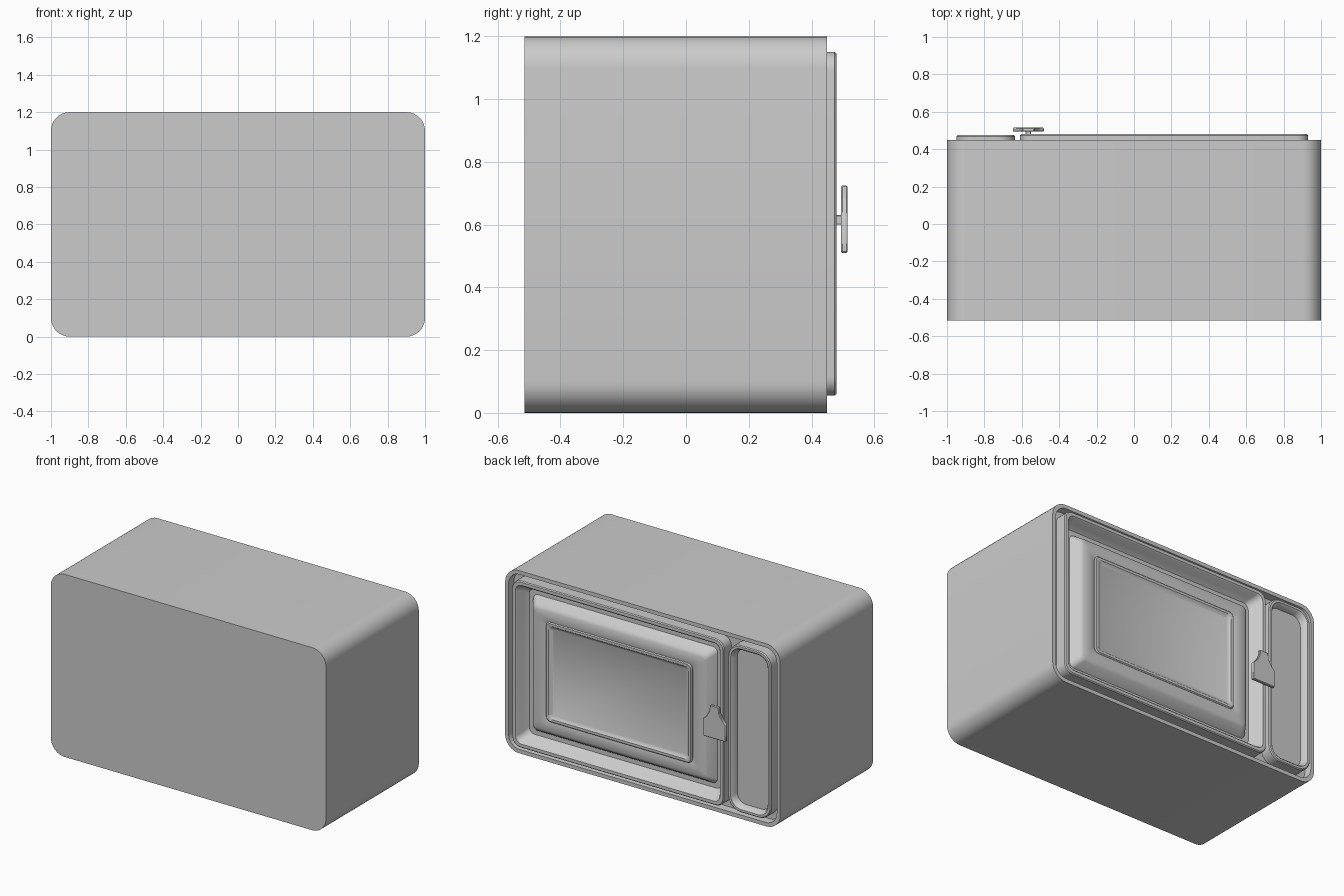
import bpy, bmesh, math

if "Cube" in bpy.data.objects:
    bpy.data.objects.remove(bpy.data.objects["Cube"])


def finish(name, bm, angle=35):
    bmesh.ops.recalc_face_normals(bm, faces=bm.faces[:])
    me = bpy.data.meshes.new(name)
    bm.to_mesh(me)
    bm.free()
    ob = bpy.data.objects.new(name, me)
    bpy.context.collection.objects.link(ob)
    bpy.ops.object.select_all(action='DESELECT')
    bpy.context.view_layer.objects.active = ob
    ob.select_set(True)
    bpy.ops.object.shade_smooth_by_angle(angle=math.radians(angle))
    return ob


def rounded_loft(name, box, steps, segs=8):
    """Loft rounded rectangles; each step is (inset, corner radius, y)."""
    x0, x1, z0, z1 = box
    bm = bmesh.new()
    rings = []
    for inset, r, y in steps:
        ring = []
        corners = ((x1 - inset - r, z1 - inset - r), (x0 + inset + r, z1 - inset - r),
                   (x0 + inset + r, z0 + inset + r), (x1 - inset - r, z0 + inset + r))
        for q, (cx, cz) in enumerate(corners):
            for i in range(segs + 1):
                a = math.pi / 2 * (q + i / segs)
                ring.append(bm.verts.new((cx + r * math.cos(a), y, cz + r * math.sin(a))))
        rings.append(ring)
    n = len(rings[0])
    for a, b in zip(rings, rings[1:]):
        for i in range(n):
            j = (i + 1) % n
            bm.faces.new((a[i], a[j], b[j], b[i]))
    bm.faces.new(rings[0])
    bm.faces.new(rings[-1])
    return finish(name, bm)


def extruded_profile(name, pts, y0, y1, bevel):
    bm = bmesh.new()
    face = bm.faces.new([bm.verts.new((x, y0, z)) for x, z in pts])
    ext = bmesh.ops.extrude_face_region(bm, geom=[face])
    for v in ext['geom']:
        if isinstance(v, bmesh.types.BMVert):
            v.co.y = y1
    bmesh.ops.bevel(bm, geom=bm.edges[:], offset=bevel, segments=1, affect='EDGES')
    return finish(name, bm)


# Oven housing with a thin rim around the recessed face
rounded_loft("housing", (-1, 1, 0, 1.2), [
    (0, 0.1, -0.515), (0, 0.1, 0.45), (0.025, 0.08, 0.45), (0.028, 0.08, 0.40)])

# Door: outer lip, groove, raised frame and sunken window
rounded_loft("door", (-0.61, 0.93, 0.055, 1.15), [
    (0, 0.06, 0.39), (0, 0.06, 0.474), (0.006, 0.055, 0.48), (0.026, 0.045, 0.48),
    (0.034, 0.04, 0.472), (0.045, 0.04, 0.43), (0.075, 0.04, 0.395),
    (0.10, 0.035, 0.40), (0.135, 0.03, 0.455), (0.155, 0.025, 0.465),
    (0.225, 0.025, 0.465), (0.24, 0.022, 0.458)])

# Window lip and glass set into the door
rounded_loft("window_frame", (-0.37, 0.69, 0.275, 0.93), [
    (0, 0.03, 0.45), (0, 0.03, 0.466), (0.006, 0.028, 0.472), (0.022, 0.025, 0.472),
    (0.03, 0.022, 0.466), (0.042, 0.015, 0.459)])

# Control panel: raised lip around a shallow dish
rounded_loft("control_panel", (-0.95, -0.637, 0.055, 1.15), [
    (0, 0.09, 0.39), (0, 0.09, 0.469), (0.006, 0.085, 0.475), (0.02, 0.075, 0.475),
    (0.03, 0.068, 0.465), (0.038, 0.062, 0.43)])

# Door handle: flared paddle on a short stem
cx = -0.565
half = [(0.032, 0.725), (0.036, 0.685), (0.055, 0.65), (0.083, 0.622), (0.083, 0.51)]
paddle = [(cx + x, z) for x, z in half] + [(cx - x, z) for x, z in reversed(half)]
extruded_profile("door_handle", paddle, 0.494, 0.515, 0.004)
stem = [(cx - 0.014, 0.6), (cx + 0.014, 0.6), (cx + 0.014, 0.63), (cx - 0.014, 0.63)]
extruded_profile("handle_stem", stem, 0.465, 0.50, 0.002)
